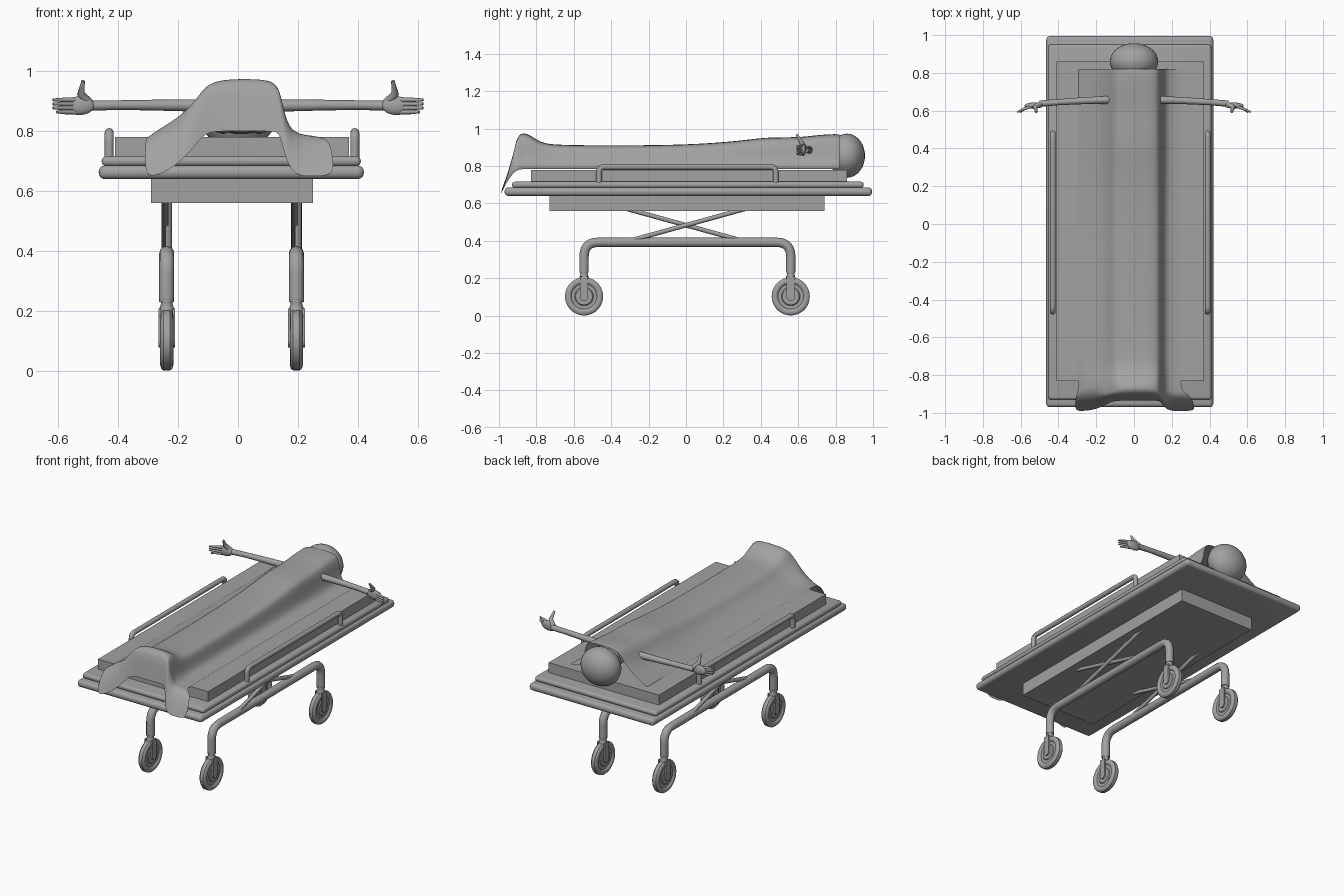
import bpy, bmesh, math
from mathutils import Vector

if "Cube" in bpy.data.objects:
    bpy.data.objects.remove(bpy.data.objects["Cube"])

grey = bpy.data.materials.new("plain grey")
grey.diffuse_color = (0.36, 0.36, 0.36, 1)
grey.use_nodes = True
grey.node_tree.nodes["Principled BSDF"].inputs["Base Color"].default_value = grey.diffuse_color
CX = -0.022  # centre line of the trolley


def finish(ob, smooth=True, angle=40):
    ob.data.materials.clear()
    ob.data.materials.append(grey)
    bpy.ops.object.select_all(action='DESELECT')
    ob.select_set(True)
    bpy.context.view_layer.objects.active = ob
    if smooth:
        bpy.ops.object.shade_smooth_by_angle(angle=math.radians(angle))
    return ob


def from_bmesh(name, bm, smooth=True, angle=40):
    me = bpy.data.meshes.new(name)
    bmesh.ops.recalc_face_normals(bm, faces=bm.faces)
    bm.to_mesh(me)
    bm.free()
    ob = bpy.data.objects.new(name, me)
    bpy.context.collection.objects.link(ob)
    return finish(ob, smooth, angle)


def box(name, lo, hi, bevel=0.0):
    bm = bmesh.new()
    bmesh.ops.create_cube(bm, size=1)
    for v in bm.verts:
        v.co = [(l + h) / 2 + c * (h - l) for l, h, c in zip(lo, hi, v.co)]
    if bevel:
        bmesh.ops.bevel(bm, geom=bm.edges[:], offset=bevel, segments=4, profile=0.5, affect='EDGES')
    return from_bmesh(name, bm, bevel > 0)


def ball(name, centre, radii):
    bm = bmesh.new()
    bmesh.ops.create_uvsphere(bm, u_segments=28, v_segments=18, radius=1)
    for v in bm.verts:
        v.co = [c + r * k for c, r, k in zip(centre, radii, v.co)]
    return from_bmesh(name, bm, True, 80)


def tube(name, pts, radius, bend=0.0, radii=None):
    """Round tube through the points, with rounded corners."""
    pts = [Vector(p) for p in pts]
    path = [pts[0]]
    for a, b, c in zip(pts, pts[1:], pts[2:]):
        if bend:
            p, q = b + (a - b).normalized() * bend, b + (c - b).normalized() * bend
            path += [p * (1 - t) ** 2 + b * 2 * t * (1 - t) + q * t * t for t in [i / 6 for i in range(7)]]
        else:
            path.append(b)
    path.append(pts[-1])
    cu = bpy.data.curves.new(name, 'CURVE')
    cu.dimensions = '3D'
    cu.bevel_depth, cu.bevel_resolution, cu.use_fill_caps = radius, 4, True
    sp = cu.splines.new('POLY')
    sp.points.add(len(path) - 1)
    for i, p in enumerate(path):
        sp.points[i].co = (*p, 1)
        if radii:
            sp.points[i].radius = radii[i]
    ob = bpy.data.objects.new(name, cu)
    bpy.context.collection.objects.link(ob)
    bpy.ops.object.select_all(action='DESELECT')
    ob.select_set(True)
    bpy.context.view_layer.objects.active = ob
    bpy.ops.object.convert(target='MESH')
    return finish(bpy.context.object, True, 50)


def lathe_x(name, profile, centre, n=36):
    """Spin (offset along x, radius) points about the x axis."""
    bm = bmesh.new()
    rings = [[bm.verts.new((centre[0] + x, centre[1] + r * math.cos(2 * math.pi * i / n),
                            centre[2] + r * math.sin(2 * math.pi * i / n))) for i in range(n)]
             for x, r in profile]
    for a, b in zip(rings, rings[1:]):
        for i in range(n):
            bm.faces.new((a[i], a[(i + 1) % n], b[(i + 1) % n], b[i]))
    bm.faces.new(rings[0])
    bm.faces.new(rings[-1])
    return from_bmesh(name, bm)


# trolley top: two rounded trays, mattress and lower box
box("lower_tray", (-0.465, -0.97, 0.64), (0.42, 0.995, 0.685), 0.02)
box("upper_tray", (-0.455, -0.93, 0.683), (0.41, 0.95, 0.716), 0.015)
box("mattress", (-0.41, -0.83, 0.71), (0.37, 0.86, 0.78))
box("under_box", (-0.29, -0.73, 0.56), (0.25, 0.74, 0.645))

# side rails
for x in (CX - 0.408, CX + 0.412):
    tube("side_rail", [(x, -0.465, 0.69), (x, -0.465, 0.795), (x, 0.48, 0.795), (x, 0.48, 0.69)],
         0.015, 0.03)

# undercarriage: bent leg tubes, crossed struts, forks and wheels
half = [(-0.017, 0.03), (-0.017, 0.045), (-0.012, 0.05), (-0.012, 0.068), (-0.019, 0.073),
        (-0.022, 0.083), (-0.019, 0.095), (-0.011, 0.102)]
wheel_profile = half + [(-x, r) for x, r in reversed(half)]
for x in (-0.238, 0.195):
    tube("leg_frame", [(x, -0.545, 0.23), (x, -0.545, 0.392), (x, 0.56, 0.392), (x, 0.56, 0.23)],
         0.025, 0.075)
    for s in (-1, 1):
        tube("cross_strut", [(x + s * 0.006, -0.32 * s, 0.395), (x + s * 0.006, 0.32 * s, 0.572)], 0.012)
    for y in (-0.545, 0.56):
        tube("swivel_neck", [(x, y, 0.24), (x, y, 0.225), (x, y, 0.212), (x, y, 0.196)], 0.027,
             radii=[0.95, 0.7, 0.85, 1])
        for s in (-1, 1):
            px = x + s * 0.0235
            box("fork_blade", (px - 0.0045, y - 0.022, 0.1), (px + 0.0045, y + 0.022, 0.208))
            lathe_x("fork_end", [(-0.0045, 0.022), (0.0045, 0.022)], (px, y, 0.1), 20)
        lathe_x("wheel", wheel_profile, (x, y, 0.103))

# lying figure: head, neck, torso, legs and feet
ball("head", (0, 0.86, 0.855), (0.128, 0.097, 0.118))
ball("jaw", (0, 0.8, 0.875), (0.085, 0.07, 0.08))
tube("neck", [(0, 0.82, 0.85), (0, 0.68, 0.85)], 0.045)
ball("torso", (0.01, 0.42, 0.86), (0.115, 0.32, 0.07))
for x in (-0.05, 0.07):
    tube("leg", [(x, 0.2, 0.84), (x, -0.3, 0.84), (x, -0.84, 0.83)], 0.045, radii=[1.1, 0.95, 0.7])
    ball("foot", (x, -0.86, 0.875), (0.038, 0.03, 0.08))

# outstretched arms with hands
for s in (-1, 1):
    tube("arm", [(s * 0.06, 0.66, 0.885), (s * 0.28, 0.652, 0.887), (s * 0.4, 0.645, 0.887),
                 (s * 0.5, 0.637, 0.885)], 0.02, radii=[1.1, 0.9, 0.8, 0.85])
    ball("palm", (s * 0.53, 0.627, 0.885), (0.05, 0.016, 0.031))
    for k in range(4):
        z = 0.864 + k * 0.0135
        tube("finger", [(s * 0.545, 0.622, z), (s * 0.58, 0.61, z), (s * (0.618 if k else 0.605), 0.592, z)],
             0.0075, radii=[1.1, 1, 0.6])
    tube("thumb", [(s * 0.495, 0.635, 0.895), (s * 0.525, 0.618, 0.925), (s * 0.517, 0.592, 0.968)],
         0.013, radii=[1.1, 1, 0.45])

# sheet: cross-section heights swept along the body, with hanging corners at the foot
across = [(-0.295, 0), (-0.27, 0.1), (-0.2, 0.32), (-0.135, 0.62), (-0.105, 0.93), (-0.03, 1.0),
          (0.06, 1.0), (0.125, 0.96), (0.142, 0.72), (0.155, 0.2), (0.19, 0.04), (0.25, 0)]
ridge = [(0.82, 0.968), (0.8, 0.972), (0.7, 0.966), (0.6, 0.952), (0.42, 0.955), (0.3, 0.935), (0, 0.912),
         (-0.4, 0.91), (-0.7, 0.912), (-0.78, 0.925), (-0.84, 0.972), (-0.88, 0.978)]
base = 0.784
bm = bmesh.new()
rows = []
for y, top in ridge:
    rows.append([bm.verts.new((x, y, base + f * (top - base))) for x, f in across])
# foot end: front panel and two corner flaps
for step, (yc, zc, yf, zf) in enumerate([(-0.905, 0.95, -0.915, 0.775), (-0.92, 0.88, -0.955, 0.72),
                                         (-0.935, 0.80, -0.99, 0.65)]):
    row = []
    for i, (x, f) in enumerate(across):
        w = min(1, max(0, (f - 0.25) / 0.5))
        if i in (0, 11):
            x *= 1.05 if i == 0 else 1.22 + 0.04 * step
        elif i in (9, 10):
            x *= 1.1 if i == 9 else 1.3
        drape = zf + (0.1 * f if step < 2 else 0.0) + (0.02 if i == 2 and step == 2 else 0)
        row.append(bm.verts.new((x, yf + (yc - yf) * w, drape + (zc - drape) * w)))
    rows.append(row)
for a, b in zip(rows, rows[1:]):
    for i in range(len(a) - 1):
        bm.faces.new((a[i], a[i + 1], b[i + 1], b[i]))
sheet = from_bmesh("sheet", bm, True, 180)
sub = sheet.modifiers.new("soften", 'SUBSURF')
sub.levels = sub.render_levels = 2
